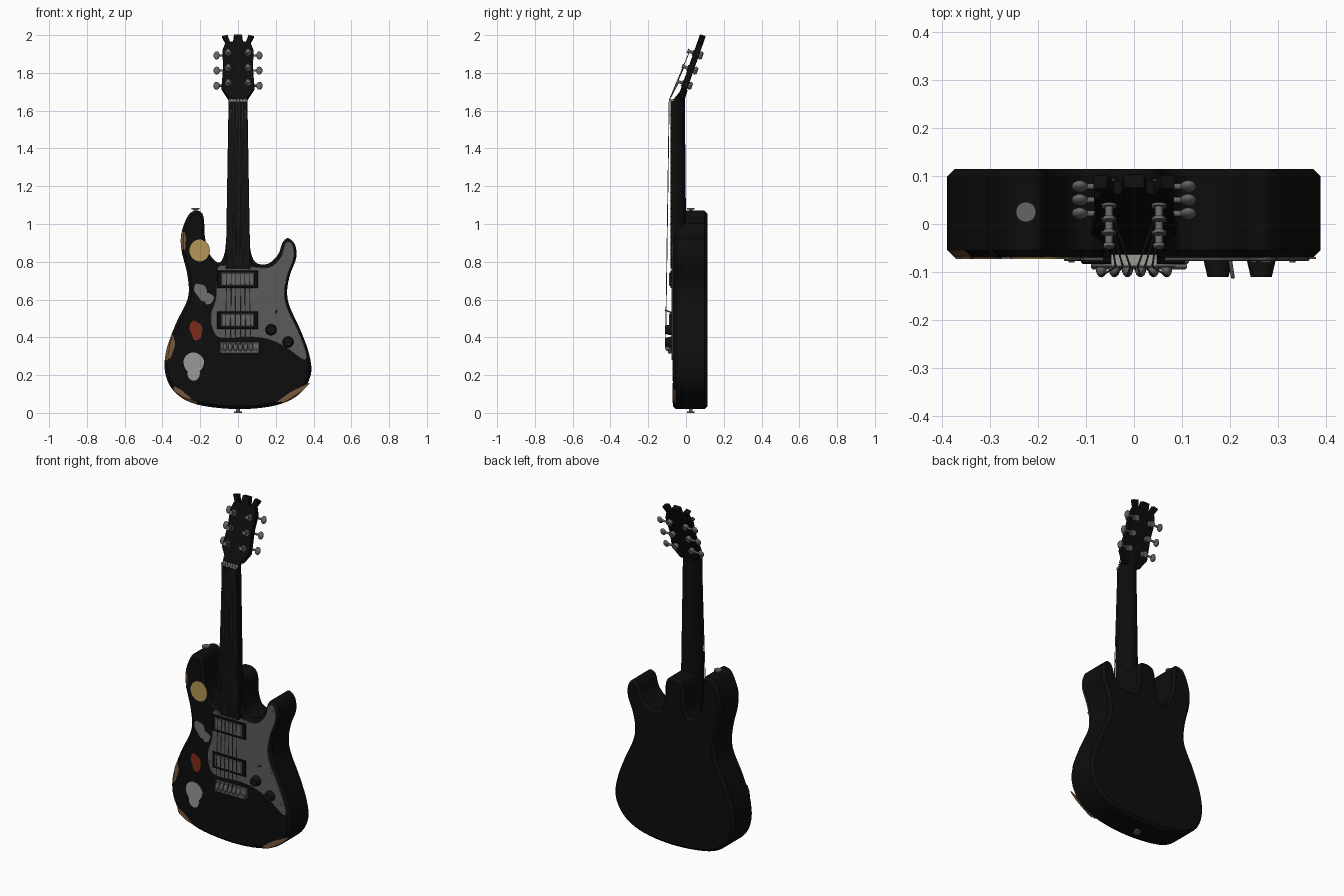
import bpy, bmesh, math
from mathutils import Vector, Matrix

if "Cube" in bpy.data.objects:
    bpy.data.objects.remove(bpy.data.objects["Cube"])

def mat(name, r, g, b):
    m = bpy.data.materials.new(name)
    m.diffuse_color = (r, g, b, 1)
    m.use_nodes = True
    m.node_tree.nodes["Principled BSDF"].inputs["Base Color"].default_value = m.diffuse_color
    return m

BLACK = mat("black_finish", .004, .004, .004)
DARK = mat("dark_fretboard", .007, .006, .006)
GUARD = mat("grey_pickguard", .11, .105, .10)
STEEL = mat("steel", .13, .13, .125)
YELLOW = mat("yellow_sticker", .46, .30, .09)
RED = mat("red_sticker", .20, .025, .009)
PALE = mat("pale_sticker", .33, .32, .30)
FADED = mat("faded_sticker", .16, .16, .15)
WOOD = mat("worn_wood", .19, .10, .045)

def finish(name, bm, m, smooth=True):
    bmesh.ops.recalc_face_normals(bm, faces=bm.faces)
    me = bpy.data.meshes.new(name)
    bm.to_mesh(me)
    bm.free()
    ob = bpy.data.objects.new(name, me)
    bpy.context.collection.objects.link(ob)
    me.materials.append(m)
    if smooth:
        bpy.context.view_layer.objects.active = ob
        bpy.ops.object.select_all(action='DESELECT')
        ob.select_set(True)
        bpy.ops.object.shade_smooth_by_angle(angle=math.radians(35))
    return ob

def spline(pts, n=5):
    """Closed smooth outline through the points."""
    out, k = [], len(pts)
    for i in range(k):
        a, b, c, d = (Vector(pts[(i + j) % k]) for j in (-1, 0, 1, 2))
        for s in range(n):
            t = s / n
            out.append(.5 * (2 * b + (c - a) * t + (2 * a - 5 * b + 4 * c - d) * t * t
                             + (3 * b - a - 3 * c + d) * t ** 3))
    return out

def prism(name, pts, y0, y1, m, bevel=0, xf=Matrix(), segs=1):
    """Outline in x,z extruded from y0 (front) to y1 (back)."""
    bm = bmesh.new()
    f = bm.faces.new([bm.verts.new((p[0], y0, p[1])) for p in pts])
    ext = bmesh.ops.extrude_face_region(bm, geom=[f])['geom']
    bmesh.ops.translate(bm, verts=[v for v in ext if isinstance(v, bmesh.types.BMVert)],
                        vec=(0, y1 - y0, 0))
    if bevel:
        rim = [e for e in bm.edges if abs(e.verts[0].co.y - e.verts[1].co.y) < 1e-6]
        bmesh.ops.bevel(bm, geom=rim, offset=bevel, segments=segs, profile=.5, affect='EDGES')
    bm.transform(xf)
    return finish(name, bm, m)

def box(name, x, z, w, h, y0, y1, m, bevel=0):
    return prism(name, [(x - w, z - h), (x + w, z - h), (x + w, z + h), (x - w, z + h)], y0, y1, m, bevel)

def rod(name, a, b, r, m, r2=None, n=12):
    a, b = Vector(a), Vector(b)
    bm = bmesh.new()
    bmesh.ops.create_cone(bm, cap_ends=True, segments=n, radius1=r, radius2=r if r2 is None else r2,
                          depth=(b - a).length)
    bm.transform(Matrix.Translation((a + b) / 2) @ (b - a).to_track_quat('Z', 'Y').to_matrix().to_4x4())
    return finish(name, bm, m)

def ball(name, p, size, m, xf=Matrix()):
    bm = bmesh.new()
    bmesh.ops.create_uvsphere(bm, u_segments=14, v_segments=8, radius=1)
    bm.transform(xf @ Matrix.Translation(p) @ Matrix.Diagonal((*size, 1)))
    return finish(name, bm, m)

def blob(name, x, z, rx, rz, rot, m, wobble=0):
    """Thin sticker or worn patch lying on the front."""
    c, s, pts = math.cos(rot), math.sin(rot), []
    for i in range(28):
        a = i * math.tau / 28
        k = 1 + wobble * math.sin(3 * a + 1) + wobble * .6 * math.sin(5 * a)
        u, v = rx * k * math.cos(a), rz * k * math.sin(a)
        pts.append((x + u * c - v * s, z + u * s + v * c))
    prism(name, pts, -.0725, -.069, m)

# Body with chamfered rim and neck heel between the horns
outline = [(-.22, 1.07), (-.26, 1.05), (-.298, .96), (-.30, .865), (-.268, .73), (-.265, .61), (-.33, .47),
           (-.38, .33), (-.385, .21), (-.335, .11), (-.22, .045), (0, .02), (.2, .04), (.325, .10), (.385, .2),
           (.377, .31), (.33, .44), (.275, .56), (.26, .64), (.275, .73), (.308, .82), (.302, .89), (.265, .925),
           (.235, .9), (.213, .84), (.16, .79), (.095, .795), (.066, .86), (.06, .96), (.03, 1.0), (-.03, 1.0),
           (-.058, .96), (-.07, .85), (-.1, .795), (-.15, .84), (-.175, .93), (-.18, 1.02), (-.193, 1.06)]
body = prism("body", spline(outline), -.07, .115, BLACK, .016)
body.data.materials.append(WOOD)
for p in body.data.polygons:      # finish worn through along the front rim
    x, y, z = p.center
    if -.0695 < y < -.05 and ((z < .13 and abs(x) > .22) or (x < -.35 and .27 < z < .4)
                              or (x < -.27 and .86 < z < .96)):
        p.material_index = 1

# Worn patches and stickers
blob("worn_patch_left", -.352, .345, .013, .06, -.2, WOOD, .12)
blob("worn_patch_lower_left", -.30, .105, .055, .013, -.6, WOOD, .1)
blob("worn_patch_lower_right", .29, .10, .095, .014, .55, WOOD, .1)
blob("worn_patch_horn", -.283, .91, .006, .05, 0, WOOD, .1)
blob("round_sticker", -.203, .86, .054, .058, 0, YELLOW)
blob("faded_sticker", -.195, .64, .03, .05, .5, FADED, .08)
blob("faded_sticker_tail", -.155, .605, .025, .03, 0, FADED, .08)
blob("red_sticker", -.222, .437, .032, .052, .2, RED, .08)
blob("pale_sticker", -.235, .265, .054, .055, 0, PALE, .02)
blob("pale_sticker_jaw", -.235, .21, .033, .04, 0, PALE)

# Pickguard
guard = [(.27, .908), (.293, .885), (.297, .82), (.264, .73), (.248, .64), (.263, .555), (.318, .44), (.36, .33),
         (.362, .285), (.335, .285), (.26, .34), (.17, .385), (.06, .40), (-.09, .395), (-.135, .44),
         (-.145, .52), (-.12, .60), (-.112, .70), (-.105, .775), (-.03, .78), (.07, .775), (.165, .772),
         (.225, .825), (.247, .893)]
prism("pickguard", spline(guard, 4), -.077, -.069, GUARD, .002)
for i, (x, z) in enumerate([(.28, .87), (.25, .69), (.33, .34), (.27, .5), (-.13, .47), (-.1, .73)]):
    rod(f"guard_screw_{i}", (x, -.076, z), (x, -.08, z), .006, STEEL, n=8)

# Pickups, knobs, switch
for i, z in enumerate((.707, .49)):
    box(f"pickup_ring_{i}", -.002, z, .108, .047, -.083, -.07, BLACK, .003)
    box(f"pickup_cover_{i}", -.002, z, .088, .035, -.091, -.07, STEEL, .004)
for i, (x, z) in enumerate([(.175, .44), (.265, .375)]):
    rod(f"knob_{i}", (x, -.076, z), (x, -.11, z), .03, DARK, .022, 24)
rod("switch_lever", (.2, -.075, .53), (.206, -.112, .545), .004, STEEL, n=8)

# Bridge with saddles
box("bridge_plate", .01, .345, .105, .03, -.083, -.069, STEEL, .004)
box("bridge_tail", .01, .325, .10, .012, -.095, -.08, STEEL, .004)
bridge_x = [-.068 + .0272 * i for i in range(6)]
for i, x in enumerate(bridge_x):
    ball(f"saddle_{i}", (x, -.095, .35), (.0115, .016, .024), STEEL)

# Strap buttons
for name, x, z, d in (("strap_button_top", -.225, 1.06, 1), ("strap_button_bottom", 0, .025, -1)):
    rod(name + "_stem", (x, .025, z), (x, .025, z + .022 * d), .01, STEEL)
    rod(name, (x, .025, z + .017 * d), (x, .025, z + .025 * d), .021, STEEL, n=20)

# Neck: D-shaped loft bending into the headstock
bm = bmesh.new()
rings = []
for w, y, d, z in ((.064, -.072, .074, .78), (.05, -.072, .066, 1.64), (.05, -.062, .057, 1.665),
                   (.055, -.025, .034, 1.71)):
    rings.append([bm.verts.new((w * math.cos(a), y + d * math.sin(a) ** .8, z))
                  for a in (math.pi * min(max(i / 14, 1e-6), 1 - 1e-6) for i in range(15))])
for r, q in zip(rings, rings[1:]):
    for i in range(15):
        j = (i + 1) % 15
        bm.faces.new((r[i], r[j], q[j], q[i]))
bm.faces.new(rings[0])
bm.faces.new(rings[-1])
finish("neck", bm, BLACK)

# Fretboard, frets, nut
prism("fretboard", [(-.065, .765), (.065, .765), (.05, 1.65), (-.05, 1.65)], -.082, -.068, DARK, .002)
for i in range(1, 22):
    z = .35 + 1.3 * 2 ** (-i / 12)
    if z > .775:
        box(f"fret_{i}", 0, z, .063 - .015 * (z - .77) / .88, .0015, -.0835, -.081, DARK)
box("nut", 0, 1.655, .048, .007, -.087, -.06, PALE)

# Headstock with three-pronged crown, tilted back
tilt = Matrix.Translation((0, -.03, 1.66)) @ Matrix.Rotation(-math.radians(19.4), 4, 'X')
half = [(.05, 0), (.088, .06), (.078, .18), (.083, .27), (.066, .315), (.084, .35), (.056, .358),
        (.042, .318), (.026, .32), (.021, .36)]
prism("headstock", half + [(-x, z) for x, z in reversed(half)], -.016, .016, BLACK, .002, tilt)

# Tuners and strings
for side in (-1, 1):
    for k, z in enumerate((.085, .17, .255)):
        tag = f"{'left' if side < 0 else 'right'}_{k}"
        P = lambda x, y, zz=z: tilt @ Vector((side * x, y, zz))
        rod("tuner_washer_" + tag, P(.052, -.014), P(.052, -.021), .016, STEEL)
        rod("tuner_post_" + tag, P(.052, -.014), P(.052, -.05), .008, STEEL)
        rod("tuner_cap_" + tag, P(.052, -.042), P(.052, -.05), .012, STEEL)
        rod("tuner_housing_" + tag, P(.052, .014), P(.052, .036), .017, STEEL)
        rod("tuner_shaft_" + tag, P(.052, .025), P(.108, .025), .006, STEEL)
        ball("tuner_button_" + tag, (side * .113, .025, z), (.017, .011, .022), STEEL, tilt)
        n = 2 - k if side < 0 else 3 + k
        n = k if side < 0 else 5 - k          # outer strings use the nearest posts
        nut = Vector((-.038 + .0152 * n, -.089, 1.655))
        rod(f"string_{n}", (bridge_x[n], -.108, .36), nut, .0022, STEEL, n=6)
        rod(f"string_end_{n}", nut, P(.046, -.038), .0022, STEEL, n=6)
